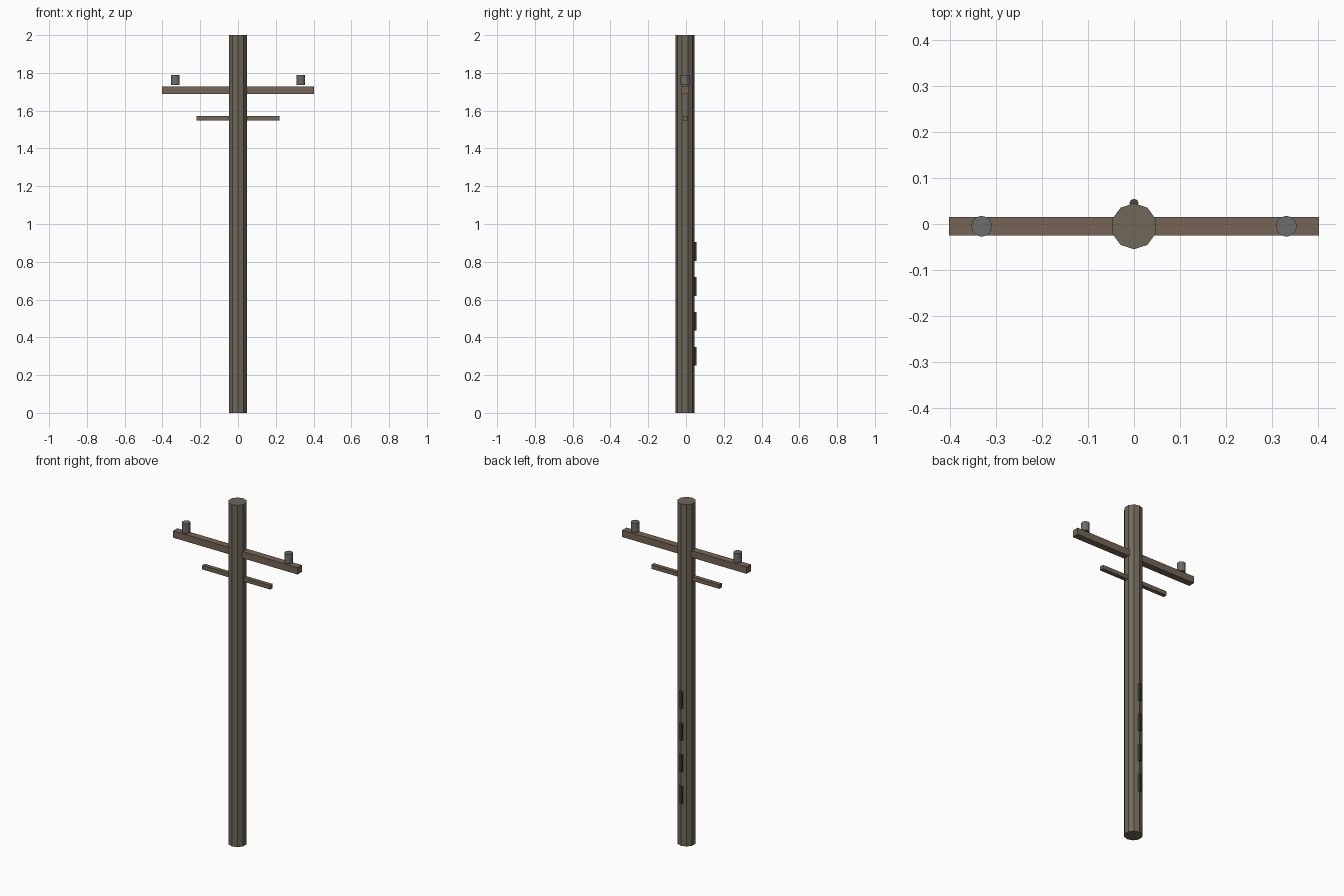
import bpy
import math

if "Cube" in bpy.data.objects:
    bpy.data.objects.remove(bpy.data.objects["Cube"])

Y0 = -0.005  # pole axis


def material(name, rgb):
    m = bpy.data.materials.new(name)
    m.diffuse_color = (*rgb, 1)
    m.use_nodes = True
    m.node_tree.nodes["Principled BSDF"].inputs["Base Color"].default_value = m.diffuse_color
    return m


POLE = material("pole_wood", (0.16, 0.135, 0.10))
ARM = material("arm_wood", (0.18, 0.13, 0.09))
CERAMIC = material("insulator_grey", (0.15, 0.15, 0.15))
IRON = material("step_iron", (0.07, 0.065, 0.06))


def prism(name, sides, radius, x, y, z0, z1, mat):
    bpy.ops.mesh.primitive_cylinder_add(vertices=sides, radius=radius, depth=z1 - z0,
                                        location=(x, y, (z0 + z1) / 2))
    ob = bpy.context.object
    ob.name = name
    ob.data.materials.append(mat)


def beam(name, length, thick, z, mat):
    bpy.ops.mesh.primitive_cube_add(size=1, location=(0, Y0, z))
    ob = bpy.context.object
    ob.name = name
    ob.scale = (length, thick, thick)
    bpy.ops.object.transform_apply(location=False, rotation=False, scale=True)
    ob.data.materials.append(mat)


# Ten-sided pole, with a vertex on the +y and -y sides
prism("pole", 10, 0.05, 0, Y0, 0, 2, POLE)

# Cross arms
beam("upper_cross_arm", 0.806, 0.04, 1.708, ARM)
beam("lower_cross_arm", 0.44, 0.024, 1.56, ARM)

# Insulators above the upper arm
for side, x in (("left", -0.332), ("right", 0.332)):
    prism(side + "_insulator", 12, 0.0228, x, Y0, 1.735, 1.79, CERAMIC)

# Climbing steps half sunk into the back of the pole
for i in range(4):
    z = 0.30 + 0.185 * i
    prism(f"climbing_step_{i + 1}", 8, 0.01, 0, Y0 + 0.05, z - 0.05, z + 0.05, IRON)
